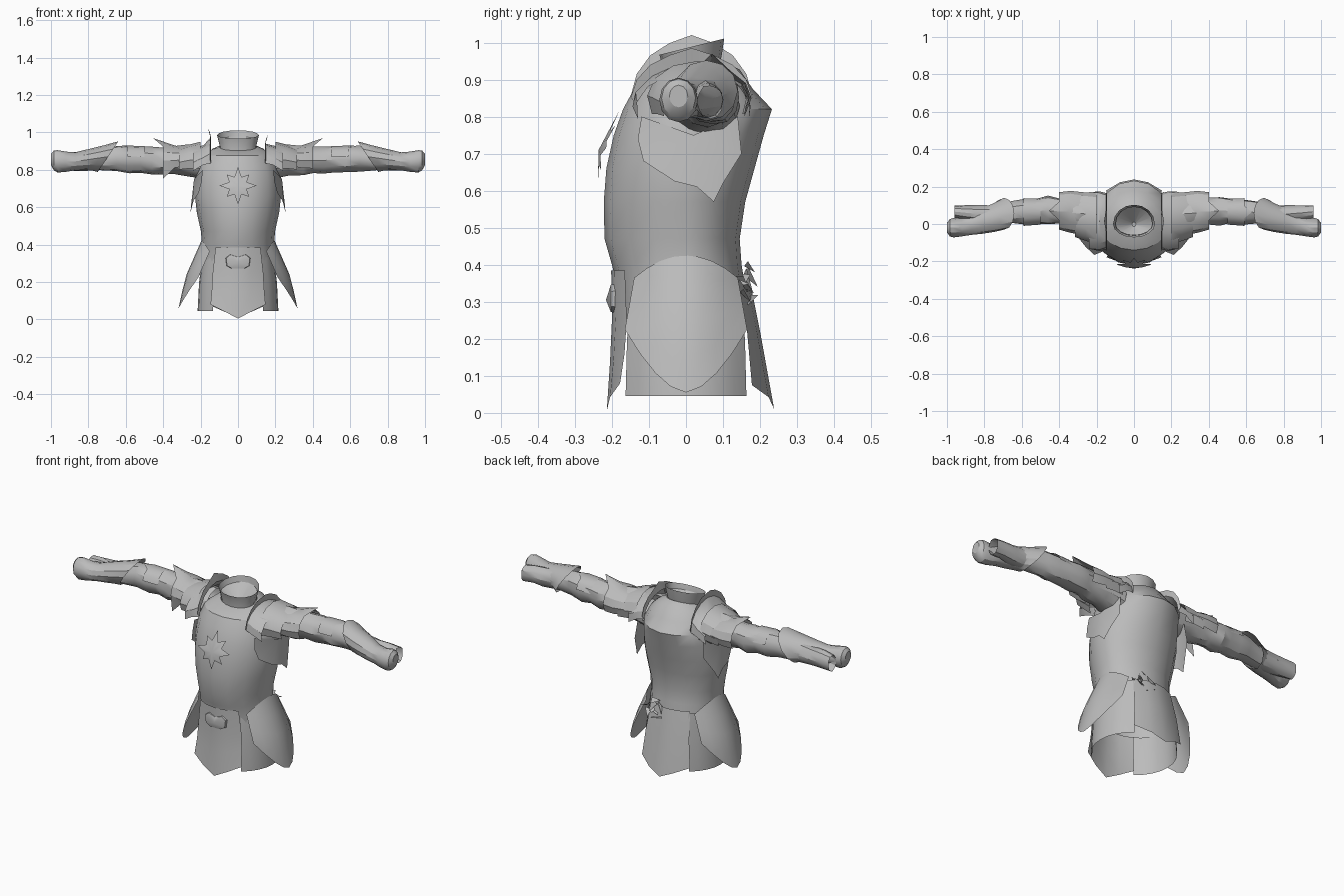
import bpy, math, random

if "Cube" in bpy.data.objects:
    bpy.data.objects.remove(bpy.data.objects["Cube"], do_unlink=True)

rng = random.Random(4)
SIDES = (("left", 1), ("right", -1))

steel = bpy.data.materials.new("plain_grey")
steel.use_nodes = True
GREY = (0.5, 0.5, 0.5, 1)
steel.diffuse_color = GREY
steel.node_tree.nodes["Principled BSDF"].inputs["Base Color"].default_value = GREY


def build(name, verts, faces, side=1, angle=30):
    """Make a mesh object, mirrored in x when side is -1."""
    mesh = bpy.data.meshes.new(name)
    if side < 0:
        verts = [(-x, y, z) for x, y, z in verts]
        faces = [tuple(reversed(f)) for f in faces]
    mesh.from_pydata(verts, [], faces)
    mesh.materials.append(steel)
    obj = bpy.data.objects.new(name, mesh)
    bpy.context.collection.objects.link(obj)
    bpy.ops.object.select_all(action="DESELECT")
    obj.select_set(True)
    bpy.context.view_layer.objects.active = obj
    bpy.ops.object.shade_smooth_by_angle(angle=math.radians(angle))


def loft(name, rows, closed=False, cap=False, side=1, flip=False):
    """Skin neighbouring rows of points."""
    n = len(rows[0])
    verts = [p for r in rows for p in r]
    faces = []
    for i in range(len(rows) - 1):
        for j in range(n if closed else n - 1):
            k = (j + 1) % n
            f = (i * n + j, i * n + k, (i + 1) * n + k, (i + 1) * n + j)
            faces.append(f[::-1] if flip else f)
    if cap:
        faces.append(tuple(range((len(rows) - 1) * n, len(rows) * n)))
    build(name, verts, faces, side)


def angles(a0, a1, n):
    steps = n if a1 - a0 == 360 else n - 1
    return [math.radians(a0 + (a1 - a0) * i / steps) for i in range(n)]


def ring_z(z, w, front, back, a0=0, a1=360, n=16, tilt=0.0):
    """Level ring around the body with separate front and back depth."""
    pts = []
    for a in angles(a0, a1, n):
        y = math.sin(a) * (back if math.sin(a) > 0 else -front)
        pts.append((w * math.cos(a), y, z + tilt * y))
    return pts


def ring_x(x, yc, zc, ry, rz, a0=0, a1=360, n=12, slant=0.0, rough=0.0, tip=(0, 0)):
    """Upright ring around the arm; tip pushes its top point out and up."""
    pts = []
    for i, a in enumerate(angles(a0, a1, n)):
        s = 1 + rng.uniform(-rough, rough)
        top = i == n // 2 and a1 - a0 < 360
        pts.append((x - slant * math.sin(a) + tip[0] * top,
                    yc + ry * s * math.cos(a),
                    zc + rz * s * math.sin(a) + tip[1] * top))
    return pts


# Body armour, narrowing at the waist and running under the skirt
profile = ((0.24, 0.205, -0.172, 0.165), (0.34, 0.195, -0.185, 0.16), (0.4, 0.193, -0.2, 0.15),
           (0.47, 0.198, -0.22, 0.145), (0.57, 0.22, -0.222, 0.16), (0.66, 0.23, -0.215, 0.185),
           (0.75, 0.225, -0.195, 0.21), (0.82, 0.21, -0.17, 0.232), (0.875, 0.185, -0.14, 0.18))
body = [ring_z(*p) for p in profile]
body.append(ring_z(0.905, 0.145, -0.11, 0.145, tilt=0.15))
body.append(ring_z(0.92, 0.1, -0.06, 0.1, tilt=0.3))
loft("body_armour", body, closed=True)

# Flared collar, higher at the back, with a sunken lining inside
loft("collar", [ring_z(0.915, 0.095, -0.06, 0.092, tilt=0.3),
                ring_z(0.95, 0.103, -0.062, 0.098, tilt=0.25),
                ring_z(0.985, 0.112, -0.072, 0.103, tilt=0.25)], closed=True)
loft("collar_lining", [ring_z(0.955, 0.1, -0.06, 0.094, tilt=0.25),
                       ring_z(0.89, 0.01, -0.015, 0.01)], closed=True, cap=True, flip=True)

# Eight-pointed star plate on the chest
star = []
for i in range(16):
    r = 0.05 if i % 2 else (0.1 if i % 4 == 0 else 0.085)
    a = math.tau * i / 16
    x, z = r * math.sin(a), 0.715 + r * math.cos(a)
    star.append((x, -0.238 + 0.5 * max(0, z - 0.7) + 0.15 * abs(x), z))
star.append((0, -0.236, 0.71))
build("chest_star", star, [(i, 16, (i + 1) % 16) for i in range(16)])

# Faceted belt buckle
outline = ((-0.07, 0.33), (-0.045, 0.35), (0, 0.335), (0.045, 0.35), (0.07, 0.33),
           (0.065, 0.285), (0.035, 0.268), (-0.035, 0.268), (-0.065, 0.285))
n = len(outline)
buckle = [(x, -0.175, z) for x, z in outline]
buckle += [(x * 0.9, -0.203, 0.31 + (z - 0.31) * 0.9) for x, z in outline] + [(0, -0.216, 0.305)]
faces = [(i, n + i, n + (i + 1) % n, (i + 1) % n) for i in range(n)]
faces += [(n + i, 2 * n, n + (i + 1) % n) for i in range(n)]
build("belt_buckle", buckle, faces)


def flap(name, rows, flip):
    """Pointed flap; rows give half width, height, centre depth, edge depth, drop."""
    grid = []
    for w, z, mid, edge, drop in rows:
        grid.append([(w * u, mid + (edge - mid) * u * u, z - drop * (1 - abs(u)))
                     for u in (-1, -0.5, 0, 0.5, 1)])
    loft(name, grid, flip=flip)


flap("front_flap", ((0.12, 0.385, -0.202, -0.165, 0), (0.135, 0.25, -0.2, -0.16, 0),
                    (0.14, 0.16, -0.205, -0.166, 0.02), (0.147, 0.08, -0.214, -0.178, 0.075)), True)
flap("back_flap", ((0.12, 0.37, 0.17, 0.135, 0), (0.135, 0.22, 0.2, 0.165, 0),
                   (0.15, 0.075, 0.238, 0.178, 0.065)), False)

for label, s in SIDES:
    # Inner skirt panel, split from the flaps by slits
    loft(label + "_skirt_panel",
         [ring_z(z, w, -d, d, -52, 52, 9) for z, w, d in
          ((0.36, 0.188, 0.18), (0.2, 0.208, 0.202), (0.045, 0.216, 0.207))], side=s, flip=True)

    # Hip plate, growing out of the waist to a low rounded point
    hip = []
    for v in (0, 0.12, 0.25, 0.5, 0.75, 1):
        row = []
        for u in (-1, -0.75, -0.5, -0.25, 0, 0.25, 0.5, 0.75, 1):
            top = 0.425 - 0.06 * u * u
            z = top + v * (0.055 + 0.17 * abs(u) ** 1.7 - top)
            flare = 0.194 + 0.088 * min(1, (0.425 - z) / 0.2) + 0.036 * max(0, (0.225 - z) / 0.165)
            row.append((flare - 0.07 * u * u, u * (0.14 + 0.025 * v), z))
        hip.append(row)
    loft(label + "_hip_plate", hip, side=s, flip=True)

    # Under-arm side plate with a ragged lower edge
    rim = [(-0.12, 0.8), (-0.13, 0.74), (-0.115, 0.68), (-0.03, 0.625), (0.03, 0.61),
           (0.075, 0.57), (0.1, 0.62), (0.15, 0.7), (0.14, 0.8)]
    plate = [(0.257 - 0.15 * abs(z - 0.57) - 1.5 * (y - 0.03) ** 2, y, z) for y, z in rim]
    plate.append((0.235, 0.02, 0.75))
    build(label + "_side_plate", plate, [(i, i + 1, 9) for i in range(8)], side=s)

    # Sleeve with uneven folds, running past the gauntlet to an open end
    sleeve = [ring_x(*p, rough=0.07) for p in (
        (0.17, 0.05, 0.83, 0.1, 0.085), (0.27, 0.055, 0.85, 0.085, 0.08),
        (0.35, 0.06, 0.85, 0.075, 0.075), (0.4, 0.068, 0.85, 0.07, 0.07),
        (0.46, 0.072, 0.85, 0.076, 0.073), (0.52, 0.07, 0.855, 0.066, 0.068),
        (0.58, 0.066, 0.855, 0.068, 0.07), (0.65, 0.062, 0.86, 0.06, 0.066),
        (0.74, 0.05, 0.85, 0.052, 0.056), (0.84, 0.055, 0.845, 0.045, 0.05),
        (0.9, 0.06, 0.845, 0.04, 0.048), (0.96, 0.066, 0.84, 0.034, 0.045))]
    loft(label + "_sleeve", sleeve, closed=True, side=s)

    # Gauntlet with slanted flared cuff and rounded fist
    glove = [ring_x(0.695, 0.055, 0.87, 0.085, 0.082, slant=0.055),
             ring_x(0.745, 0.036, 0.863, 0.078, 0.068, slant=0.03)]
    glove += [ring_x(*p) for p in (
        (0.81, 0.016, 0.853, 0.068, 0.055), (0.87, -0.002, 0.845, 0.056, 0.048),
        (0.92, -0.016, 0.843, 0.05, 0.054), (0.965, -0.02, 0.845, 0.052, 0.06),
        (0.985, -0.02, 0.85, 0.046, 0.052), (1.0, -0.02, 0.855, 0.025, 0.03))]
    loft(label + "_gauntlet", glove, closed=True, cap=True, side=s)

    # Upright crest plate beside the collar, taller on the right
    lift = 0.035 if s < 0 else 0
    loft(label + "_shoulder_crest",
         [ring_x(0.15, 0.015, 0.84, 0.165, 0.135 + lift, 5, 175, 9, tip=(0.01, 0.01)),
          ring_x(0.145, 0.015, 0.835, 0.15, 0.105 + lift, 0, 180, 9),
          ring_x(0.185, 0.015, 0.835, 0.16, 0.095, -5, 185, 9),
          ring_x(0.24, 0.02, 0.82, 0.155, 0.1, -15, 195, 9)], side=s)

    # Overlapping shoulder plates
    loft(label + "_shoulder_middle_plate",
         [ring_x(0.2, 0.03, 0.85, 0.135, 0.1, -25, 205, 9),
          ring_x(0.26, 0.04, 0.845, 0.13, 0.09, -25, 205, 9),
          ring_x(0.315, 0.05, 0.835, 0.12, 0.08, -25, 205, 9)], side=s)
    outer = [ring_x(0.27, 0.055, 0.85, 0.115, 0.065, -25, 205, 9),
             ring_x(0.34, 0.065, 0.85, 0.112, 0.08, -30, 210, 9),
             ring_x(0.4, 0.07, 0.85, 0.1, 0.085, -30, 210, 9, tip=(0.055, 0.035))]
    if s < 0:
        x, y, z = outer[-1][-1]
        outer[-1][-1] = (x, y, z - 0.055)
    loft(label + "_shoulder_outer_plate", outer, side=s)

    # Pointed elbow plate
    loft(label + "_elbow_plate",
         [ring_x(0.5, 0.066, 0.855, 0.07, 0.072, 10, 170, 7),
          ring_x(0.59, 0.064, 0.86, 0.075, 0.07, 10, 170, 7, tip=(0.04, 0.0))], side=s)

# Crumpled sash knot at the back of the waist
verts, faces = [], []
for i in range(9):
    x, z = rng.uniform(0.02, 0.16), rng.uniform(0.31, 0.4)
    y = 0.16 - 1.3 * x * x
    verts += [(x, y, z), (x + rng.uniform(0.02, 0.06), y + 0.01, z + rng.uniform(-0.03, 0.03)),
              (x + rng.uniform(-0.03, 0.05), y + rng.uniform(0.02, 0.04), z - rng.uniform(0, 0.05))]
    faces.append((3 * i, 3 * i + 1, 3 * i + 2))
build("sash_knot", verts, faces)
